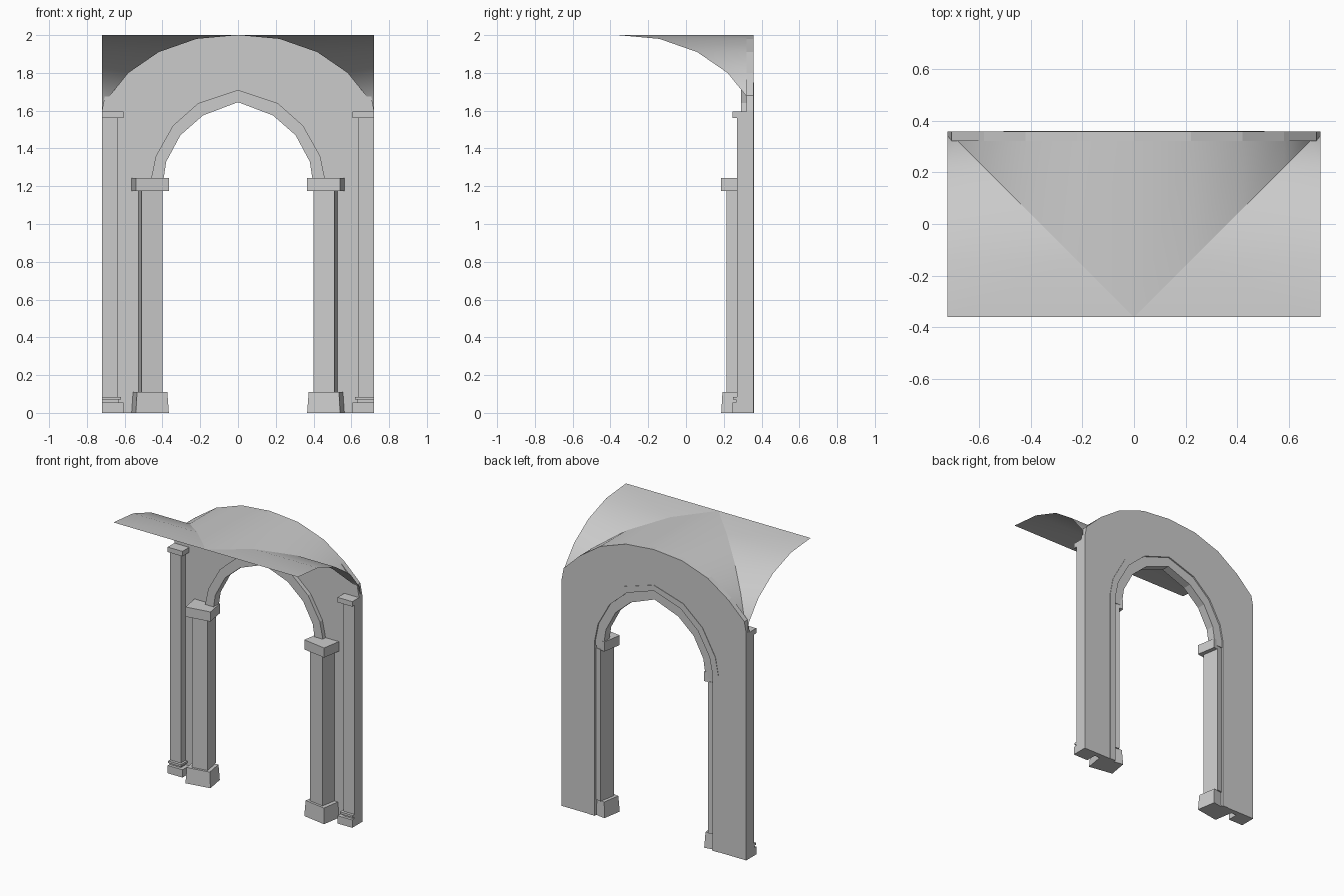
import bpy, bmesh, math
from mathutils import Matrix, Vector

if "Cube" in bpy.data.objects:
    bpy.data.objects.remove(bpy.data.objects["Cube"])

stone = bpy.data.materials.new("grey stone")
stone.use_nodes = True
GREY = (0.6, 0.6, 0.6, 1)
stone.diffuse_color = GREY
stone.node_tree.nodes["Principled BSDF"].inputs["Base Color"].default_value = GREY


def finish(name, bm, smooth=False):
    mesh = bpy.data.meshes.new(name)
    bm.to_mesh(mesh)
    bm.free()
    mesh.materials.append(stone)
    ob = bpy.data.objects.new(name, mesh)
    bpy.context.collection.objects.link(ob)
    if smooth:
        bpy.ops.object.select_all(action='DESELECT')
        ob.select_set(True)
        bpy.context.view_layer.objects.active = ob
        bpy.ops.object.shade_smooth_by_angle(angle=math.radians(36))
    return ob


def both_sides(half):
    """Complete a right half that ends on the centre line."""
    return half + [(-x, z) for x, z in reversed(half[:-1])]


def arch_slab(name, outer, inner, y0, y1):
    """Slab between an outer and an inner arch outline."""
    outline = both_sides(outer) + both_sides(inner)[::-1]
    bm = bmesh.new()
    face = bm.faces.new([bm.verts.new((x, y0, z)) for x, z in outline])
    ext = bmesh.ops.extrude_face_region(bm, geom=[face], use_keep_orig=True)
    moved = [v for v in ext["geom"] if isinstance(v, bmesh.types.BMVert)]
    bmesh.ops.translate(bm, verts=moved, vec=(0, y1 - y0, 0))
    bmesh.ops.recalc_face_normals(bm, faces=bm.faces)
    return finish(name, bm)


def block(bm, centre, width, depth, z0, z1, angle=0, taper=1):
    """Box on the plan centre, optionally turned and narrowed at the top."""
    made = bmesh.ops.create_cube(bm, size=1)["verts"]
    turn = Matrix.Rotation(angle, 3, 'Z')
    for v in made:
        k = taper if v.co.z > 0 else 1
        p = turn @ Vector((v.co.x * width * k, v.co.y * depth * k, 0))
        v.co = (centre[0] + p.x, centre[1] + p.y, z1 if v.co.z > 0 else z0)


def mirrored(name, build):
    for side, sign in (("left", 1), ("right", -1)):
        bm = bmesh.new()
        build(bm)
        if sign < 0:
            bmesh.ops.scale(bm, vec=(-1, 1, 1), verts=bm.verts)
            bmesh.ops.reverse_faces(bm, faces=bm.faces)
        finish(f"{side}_{name}", bm)


# Outlines of the vault and of the opening, from the springing to the crown
vault = [(.70, 1.6), (.685, 1.67), (.58, 1.8), (.42, 1.91), (.22, 1.98), (0, 2)]
opening = [(.46, 1.24), (.435, 1.36), (.345, 1.52), (.21, 1.64), (0, 1.71)]
soffit = [(.40, 1.2), (.38, 1.33), (.305, 1.47), (.185, 1.575), (0, 1.645)]
rim = [(.505, 0), (.505, 1.24), (.48, 1.37), (.38, 1.55), (.23, 1.68), (0, 1.75)]
doorway = [(.46, 0)] + opening

# Wall, the moulding on its back, and the arch ring
arch_slab("wall", [(.72, 0), (.72, 1.6), (.705, 1.68)] + vault[2:], doorway, .32, .357)
arch_slab("back_moulding", rim, doorway, .345, .36)
arch_slab("arch_ring", [(.46, 1.2)] + opening, soffit, .29, .35)


# Outer pilasters, flush with the wall end
def pilaster(bm):
    for x0, y0, z0, z1 in ((.605, .245, 0, .055), (.632, .265, .055, .07),
                           (.62, .25, .07, .085), (.635, .27, .085, 1.56),
                           (.605, .245, 1.56, 1.595)):
        block(bm, ((x0 + .72) / 2, (y0 + .355) / 2), .72 - x0, .355 - y0, z0, z1)


mirrored("pilaster", pilaster)


# Inner pillars, turned slightly towards the opening
def pillar(bm):
    turn = math.radians(-9.5)
    block(bm, (.465, .27), .177, .14, 0, .11, turn, .92)
    block(bm, (.465, .283), .112, .122, .11, 1.18, turn)
    block(bm, (.465, .27), .177, .14, 1.175, 1.243, turn)


mirrored("pillar", pillar)


# Groin vault: thin shells meeting on the diagonals
def shell(name, rows):
    bm = bmesh.new()
    verts = [[bm.verts.new(p) for p in row] for row in rows]
    for (a, b), (c, d) in zip(verts, verts[1:]):
        corners = [a, b, d, c]
        if (b.co - a.co).length < 1e-5:
            corners.remove(b)
        if (d.co - c.co).length < 1e-5:
            corners.remove(d)
        bm.faces.new(corners)
    bm.normal_update()
    bmesh.ops.reverse_faces(bm, faces=[f for f in bm.faces if f.normal.z < 0])
    finish(name, bm, smooth=True)


shell("vault_over_arch", [((x, .357, z), (x, abs(x) - .36, z)) for x, z in both_sides(vault)])
for side, s in (("left", 1), ("right", -1)):
    shell(f"{side}_side_vault", [((s * x, x - .36, z), (s * .72, x - .36, z)) for x, z in vault])
